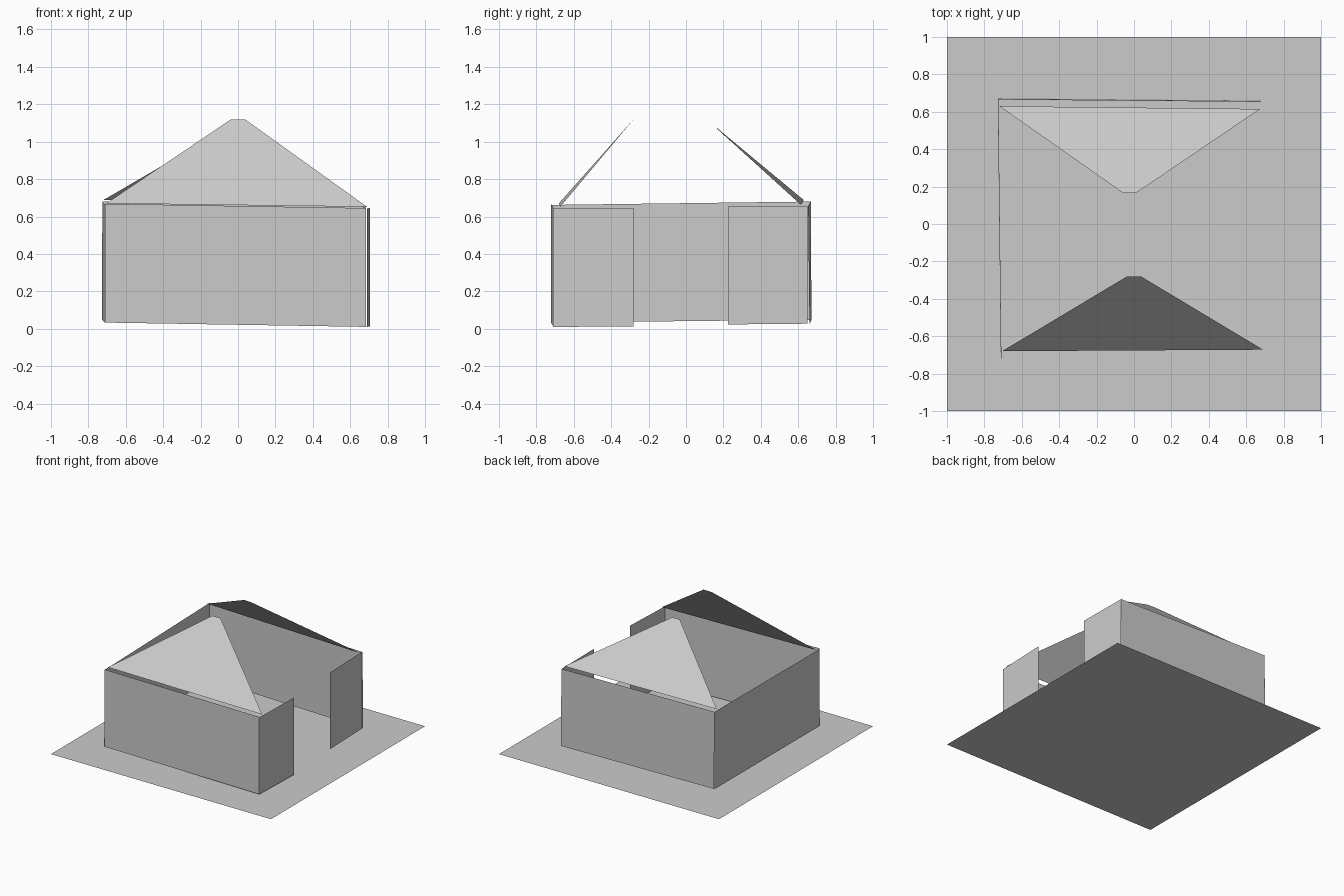
import bpy

if "Cube" in bpy.data.objects:
    bpy.data.objects.remove(bpy.data.objects["Cube"])

grey = bpy.data.materials.new("plain grey")
grey.diffuse_color = (0.6, 0.6, 0.6, 1)
grey.use_nodes = True
grey.node_tree.nodes["Principled BSDF"].inputs["Base Color"].default_value = grey.diffuse_color


def panel(name, corners):
    """Single flat sheet, corners counter-clockwise seen from outside."""
    mesh = bpy.data.meshes.new(name)
    mesh.from_pydata(corners, [], [tuple(range(len(corners)))])
    mesh.materials.append(grey)
    obj = bpy.data.objects.new(name, mesh)
    bpy.context.collection.objects.link(obj)
    return obj


def wall(name, a, b, bottom, top, lean=(0, 0)):
    """Upright sheet from plan point a to b; bottom and top heights at each end."""
    (ax, ay), (bx, by) = a, b
    lx, ly = lean
    panel(name, [(ax, ay, bottom[0]), (bx, by, bottom[1]),
                 (bx + lx, by + ly, top[1]), (ax + lx, ay + ly, top[0])])


# Ground slab
panel("base_sheet", [(-1, -1, 0), (1, -1, 0), (1, 1, 0), (-1, 1, 0)])

# Four walls, slightly crooked, the right one split by a wide doorway
wall("front_wall", (-0.71, -0.722), (0.685, -0.708), (0.033, 0.01), (0.668, 0.645))
wall("back_wall", (0.675, 0.66), (-0.725, 0.672), (0.025, 0.05), (0.655, 0.68), (0, -0.007))
wall("left_wall", (-0.728, 0.667), (-0.712, -0.72), (0.048, 0.033), (0.68, 0.662), (0.003, 0))
wall("right_wall_front", (0.69, -0.71), (0.705, -0.28), (0.01, 0.012), (0.643, 0.645))
wall("right_wall_back", (0.681, 0.225), (0.672, 0.65), (0.023, 0.027), (0.653, 0.657))

# Two sloping gable sheets with blunt tips
panel("front_roof", [(-0.705, -0.68, 0.67), (0.69, -0.672, 0.652),
                     (0.037, -0.28, 1.12), (-0.037, -0.28, 1.12)])
panel("back_roof", [(0.675, 0.615, 0.662), (-0.72, 0.63, 0.688),
                    (-0.06, 0.167, 1.072), (0.01, 0.165, 1.07)])
